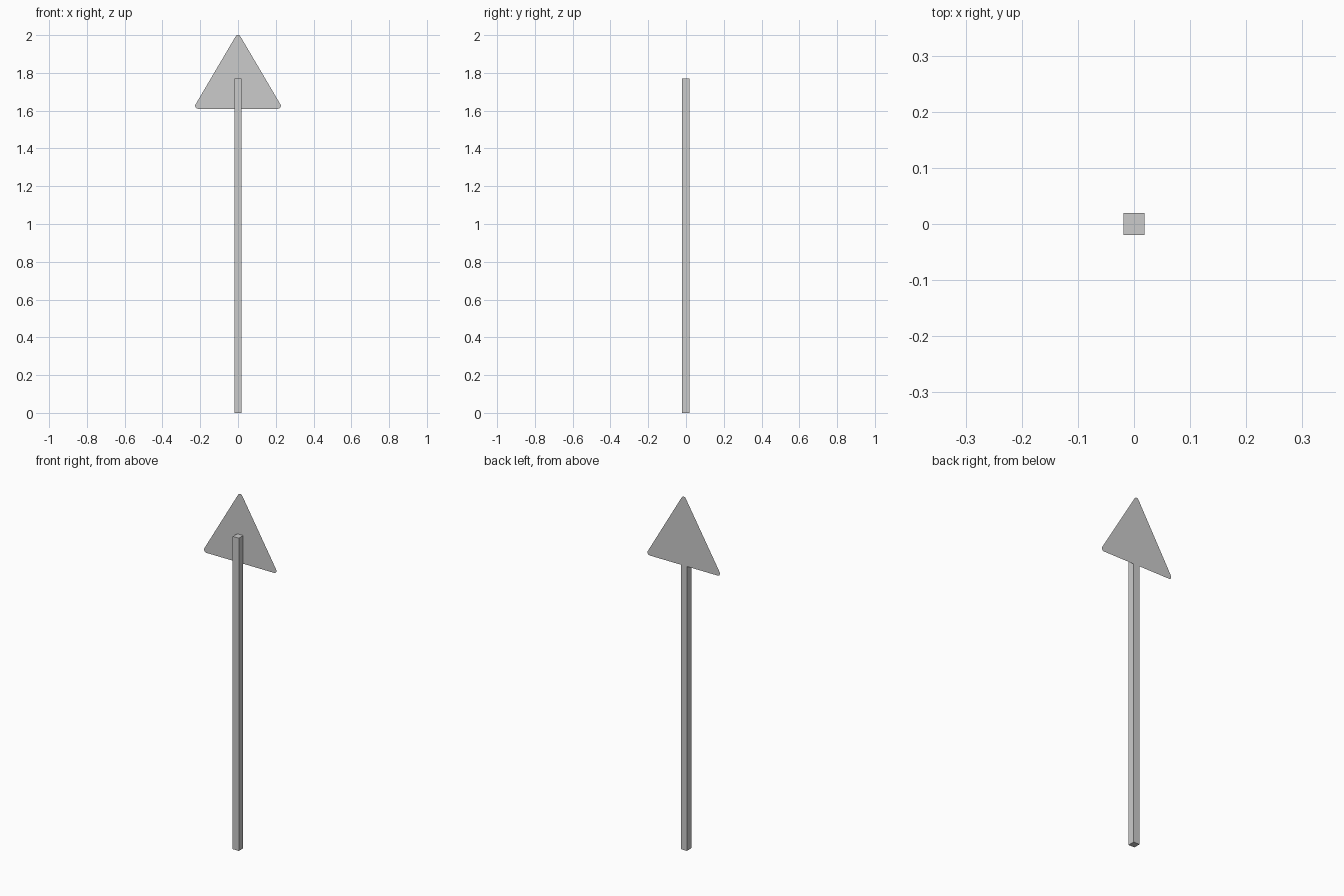
import bpy, bmesh, math

if "Cube" in bpy.data.objects:
    bpy.data.objects.remove(bpy.data.objects["Cube"])

POST_H = 1.77
POST_W = 0.038
POST_D = 0.0395
PLATE_Y = 0.02


def add_object(name, bm):
    mesh = bpy.data.meshes.new(name)
    bm.to_mesh(mesh)
    bm.free()
    obj = bpy.data.objects.new(name, mesh)
    bpy.context.collection.objects.link(obj)
    return obj


# square post, standing on the ground
bm = bmesh.new()
bmesh.ops.create_cube(bm, size=1)
bmesh.ops.scale(bm, vec=(POST_W, POST_D, POST_H), verts=bm.verts)
bmesh.ops.translate(bm, vec=(0, -0.02 + POST_D / 2, POST_H / 2), verts=bm.verts)
add_object("post", bm)

# thin triangular sign plate with rounded corners, on the back of the post
r = 0.015
half_w, bottom, top = 0.227, 1.61, 2.0
corners = [(half_w - r, bottom + r, -90),
           (0, top - r, 30),
           (-half_w + r, bottom + r, 150)]
steps = 6
bm = bmesh.new()
ring = []
for cx, cz, start in corners:
    for i in range(steps + 1):
        a = math.radians(start + 120 * i / steps)
        ring.append(bm.verts.new((cx + r * math.cos(a), PLATE_Y, cz + r * math.sin(a))))
bm.faces.new(ring)
add_object("sign_plate", bm)
